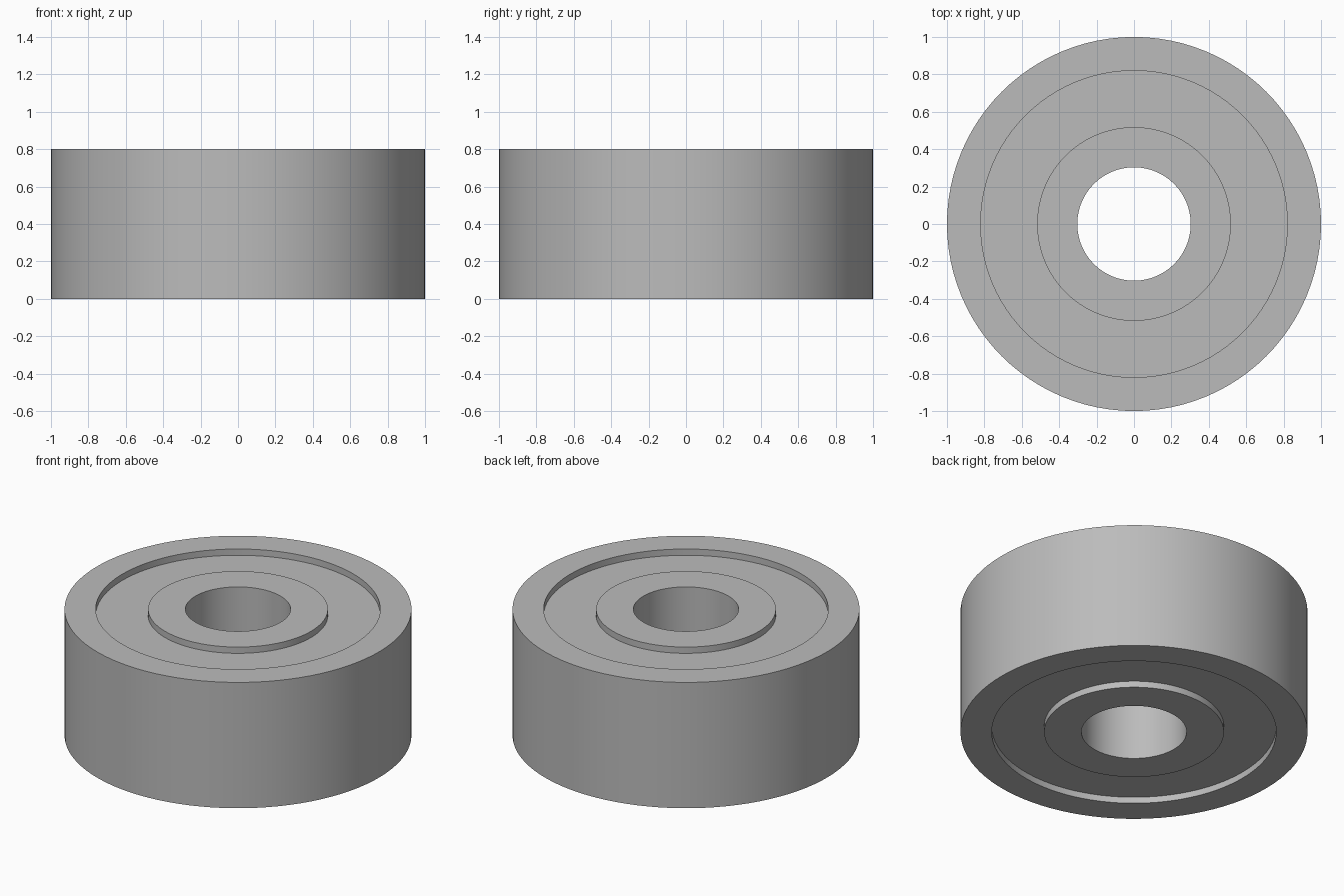
import bpy
import bmesh
import math

cube = bpy.data.objects.get("Cube")
if cube:
    bpy.data.objects.remove(cube, do_unlink=True)

SEGMENTS = 96
HEIGHT = 0.8
RECESS = 0.04

steel = bpy.data.materials.new("steel grey")
steel.use_nodes = True
GREY = (0.5, 0.5, 0.5, 1)
steel.diffuse_color = GREY
steel.node_tree.nodes["Principled BSDF"].inputs["Base Color"].default_value = GREY


def ring(name, inner, outer, bottom, top):
    """Closed ring with a rectangular section, spun about z."""
    section = [(inner, bottom), (outer, bottom), (outer, top), (inner, top)]
    bm = bmesh.new()
    loops = []
    for i in range(SEGMENTS):
        a = math.tau * i / SEGMENTS
        loops.append([bm.verts.new((r * math.cos(a), r * math.sin(a), z))
                      for r, z in section])
    for i, here in enumerate(loops):
        there = loops[(i + 1) % SEGMENTS]
        for j in range(len(section)):
            k = (j + 1) % len(section)
            bm.faces.new((here[j], there[j], there[k], here[k]))
    bmesh.ops.recalc_face_normals(bm, faces=bm.faces)
    mesh = bpy.data.meshes.new(name)
    bm.to_mesh(mesh)
    bm.free()
    mesh.materials.append(steel)
    obj = bpy.data.objects.new(name, mesh)
    bpy.context.collection.objects.link(obj)
    bpy.ops.object.select_all(action="DESELECT")
    obj.select_set(True)
    bpy.context.view_layer.objects.active = obj
    bpy.ops.object.shade_smooth_by_angle(angle=math.radians(30))


# Outer and inner races, with the shield recessed on both sides
ring("outer_race", 0.82, 1.0, 0, HEIGHT)
ring("inner_race", 0.303, 0.518, 0, HEIGHT)
ring("shield", 0.518, 0.82, RECESS, HEIGHT - RECESS)
